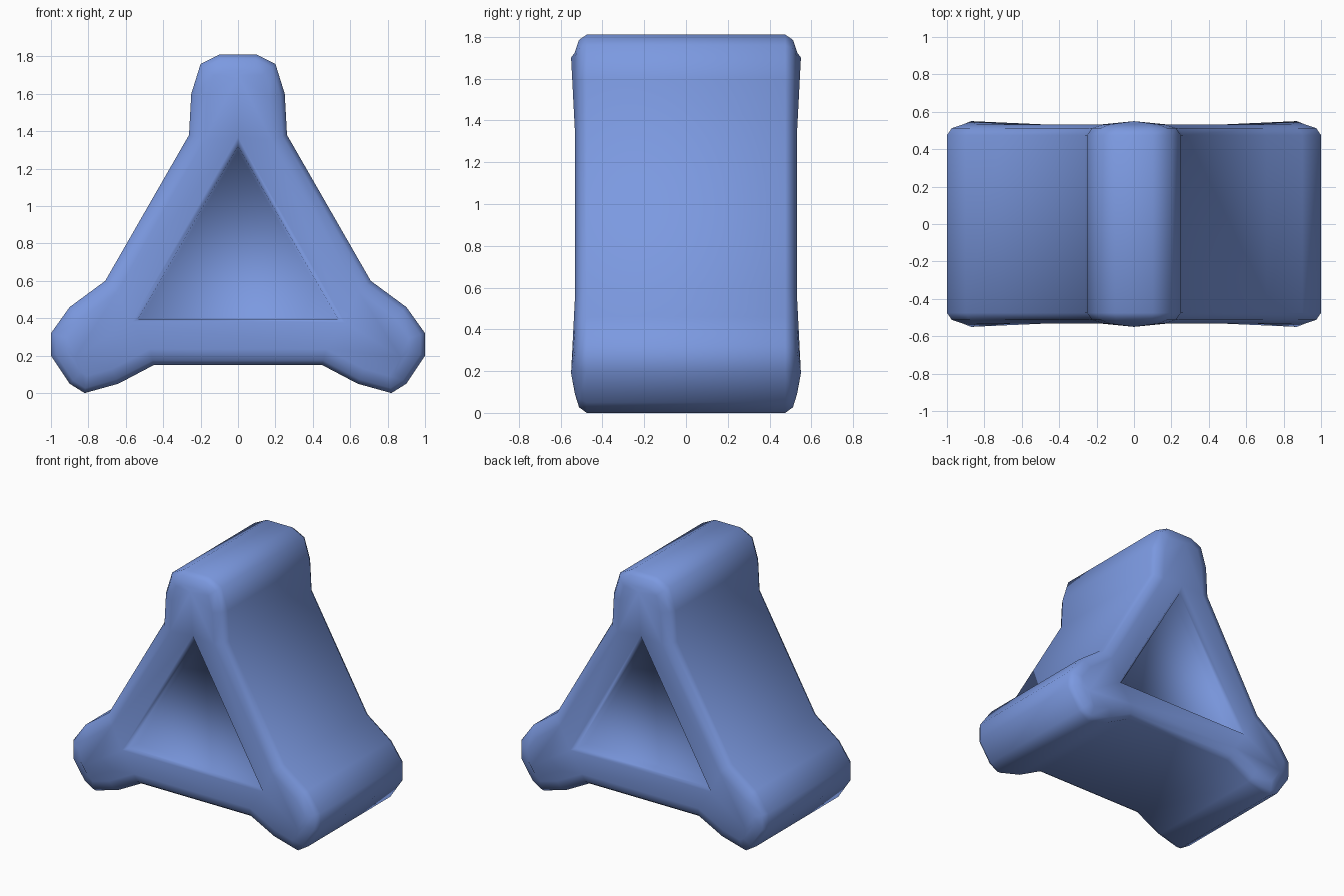
import bpy, bmesh
from mathutils import Vector

if "Cube" in bpy.data.objects:
    bpy.data.objects.remove(bpy.data.objects["Cube"])

# Right half of the three-lobed outline (x, z), from the top round to the base
half = [(.10, 1.81), (.20, 1.76), (.25, 1.60), (.262, 1.38),
        (.71, .60), (.90, .46), (1.0, .32), (1.0, .20),
        (.90, .05), (.82, .0), (.64, .05), (.45, .15)]
left = [(-x, z) for x, z in reversed(half)]
outline = [Vector(p) for p in left[8:] + half + left[:8]]
N = len(outline)


def inset(points, d):
    """Move a clockwise outline inwards by d."""
    result = []
    for i, p in enumerate(points):
        a = (p - points[i - 1]).normalized()
        b = (points[(i + 1) % N] - p).normalized()
        na, nb = Vector((a.y, -a.x)), Vector((b.y, -b.x))
        result.append(p + (na + nb) * (d / (1 + na.dot(nb))))
    return result


def bridge(bm, r1, r2):
    n = len(r1)
    for i in range(n):
        j = (i + 1) % n
        bm.faces.new((r1[i], r1[j], r2[j], r2[i]))


bm = bmesh.new()


def ring(points, y):
    return [bm.verts.new((p[0], y, p[1])) for p in points]


side_rings = []
for s in (-1, 1):
    # Rounded outer edge
    outer = ring(outline, s * .475)
    mid = ring(inset(outline, .025), s * .512)
    rim = ring(inset(outline, .085), s * .532)
    bridge(bm, outer, mid)
    bridge(bm, mid, rim)
    side_rings.append(outer)

    # Shallow triangular recess
    lip = ring([(0, 1.37), (.57, .38), (-.57, .38)], s * .525)
    wall = ring([(0, 1.32), (.535, .395), (-.535, .395)], s * .495)
    floor = ring([(0, 1.295), (.515, .405), (-.515, .405)], s * .42)
    bridge(bm, lip, wall)
    bridge(bm, wall, floor)
    bm.faces.new(floor)

    # Domed lobes and the bars joining them
    peaks = ring([(0, 1.70), (.87, .19), (-.87, .19)], s * .55)
    for k in range(3):
        tip = rim[8 * k:8 * k + 8]
        loop = tip + [lip[k]]
        for i in range(9):
            bm.faces.new((peaks[k], loop[i], loop[(i + 1) % 9]))
        bm.faces.new((tip[7], rim[(8 * k + 8) % N], lip[(k + 1) % 3], lip[k]))

# Long outer walls
bridge(bm, *side_rings)
bmesh.ops.recalc_face_normals(bm, faces=bm.faces[:])
for f in bm.faces:
    f.smooth = True

mesh = bpy.data.meshes.new("triangular_block")
bm.to_mesh(mesh)
bm.free()
block = bpy.data.objects.new("triangular_block", mesh)
bpy.context.collection.objects.link(block)

mat = bpy.data.materials.new("blue")
mat.diffuse_color = (.2, .32, .75, 1)
mat.use_nodes = True
mat.node_tree.nodes["Principled BSDF"].inputs["Base Color"].default_value = mat.diffuse_color
mesh.materials.append(mat)
